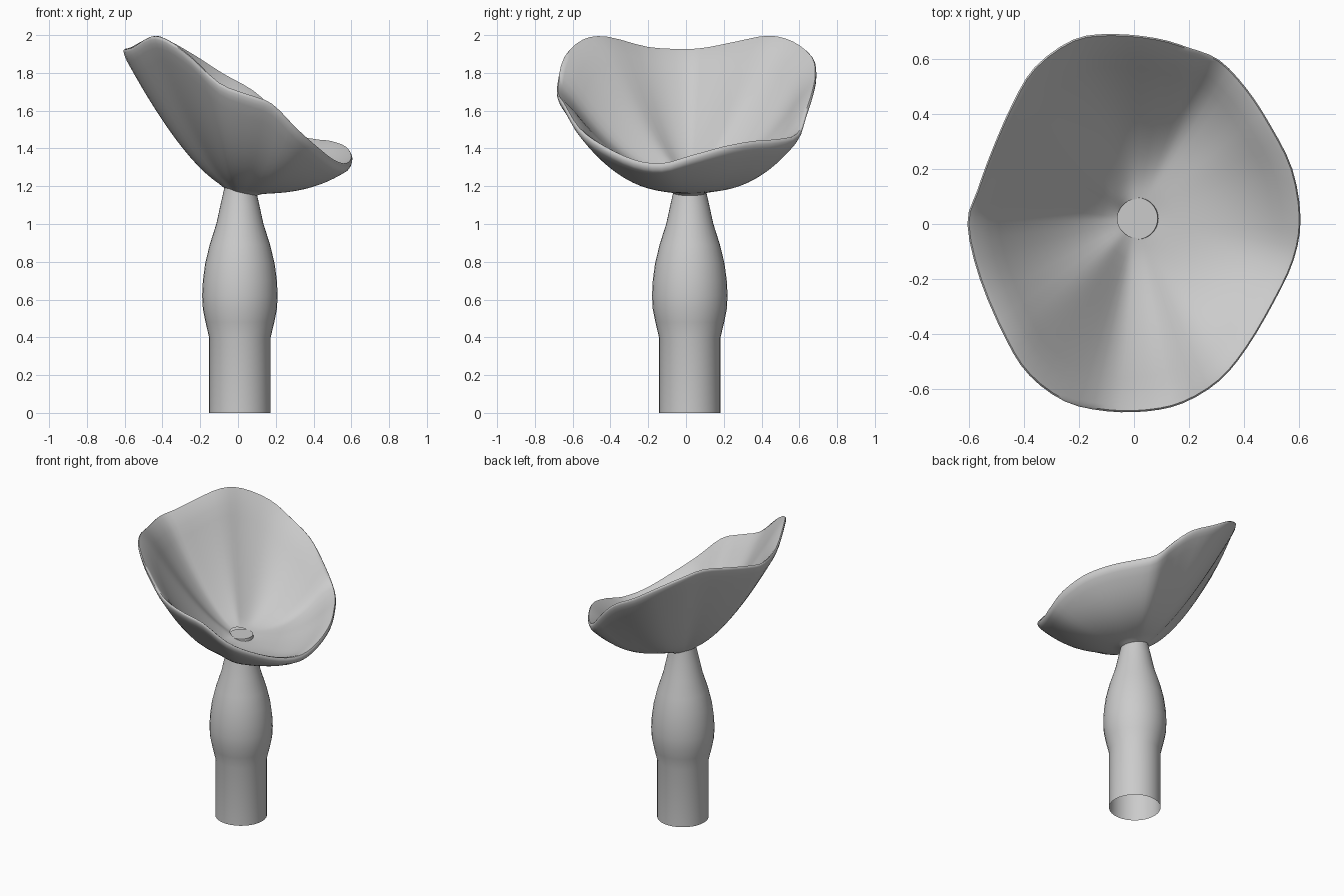
import bpy, math

if "Cube" in bpy.data.objects:
    bpy.data.objects.remove(bpy.data.objects["Cube"])

CX, CY = 0.01, 0.02


def make(name, verts, faces):
    me = bpy.data.meshes.new(name)
    me.from_pydata(verts, [], faces)
    me.update()
    ob = bpy.data.objects.new(name, me)
    bpy.context.collection.objects.link(ob)
    bpy.ops.object.select_all(action='DESELECT')
    ob.select_set(True)
    bpy.context.view_layer.objects.active = ob
    bpy.ops.object.shade_smooth_by_angle(angle=math.radians(60))
    return ob


def skin(rings):
    n = len(rings[0])
    verts = [v for r in rings for v in r]
    faces = [(a * n + i, a * n + (i + 1) % n, (a + 1) * n + (i + 1) % n, (a + 1) * n + i)
             for a in range(len(rings) - 1) for i in range(n)]
    return verts, faces


def catmull(pts, steps):
    out, n = [], len(pts)
    for i in range(n):
        a, b, c, d = (pts[(i + k) % n] for k in (-1, 0, 1, 2))
        for s in range(steps):
            t = s / steps
            out.append(tuple(0.5 * (2 * q + (r - p) * t + (2 * p - 5 * q + 4 * r - u) * t * t
                                    + (3 * q - p - 3 * r + u) * t ** 3)
                             for p, q, r, u in zip(a, b, c, d)))
    return out


# Stem: lathed profile, open underneath, capped inside the cup
profile = [(0.163, 0), (0.163, 0.40), (0.182, 0.48), (0.196, 0.55), (0.200, 0.62),
           (0.196, 0.70), (0.184, 0.79), (0.160, 0.89), (0.125, 1.0),
           (0.103, 1.10), (0.085, 1.18), (0.076, 1.26)]
N = 32
rings = [[(CX + r * math.cos(2 * math.pi * i / N), CY + r * math.sin(2 * math.pi * i / N), z)
          for i in range(N)] for r, z in profile]
verts, faces = skin(rings)
faces.append(tuple(range(len(verts) - N, len(verts))))
make("stem", verts, faces)

# Cup: wavy tilted rim lofted down to the neck
rim = [(0.605, 0.02, 1.36), (0.575, 0.20, 1.41), (0.495, 0.36, 1.44), (0.41, 0.49, 1.45),
       (0.31, 0.595, 1.48), (0.20, 0.64, 1.60), (0.08, 0.675, 1.71), (-0.08, 0.69, 1.80),
       (-0.22, 0.67, 1.89), (-0.36, 0.57, 1.97), (-0.44, 0.44, 2.0), (-0.515, 0.27, 1.97),
       (-0.57, 0.12, 1.94), (-0.605, 0.0, 1.93), (-0.56, -0.2, 1.94), (-0.465, -0.42, 1.995),
       (-0.38, -0.55, 1.98), (-0.25, -0.645, 1.89), (-0.10, -0.68, 1.75), (0.05, -0.68, 1.69),
       (0.18, -0.65, 1.64), (0.31, -0.57, 1.51), (0.41, -0.45, 1.42), (0.51, -0.28, 1.34),
       (0.58, -0.13, 1.32)]
rim = [(x, y, z + 0.008) for x, y, z in catmull(rim, 3)]
LIP, BASE = 0.045, 0.08      # wall height at the rim and at the neck

# Section steps (reach toward rim, height in wall): outside, round lip, inside
reach = [0.97 * k / 14 for k in range(15)]
section = [(t, 0.0) for t in reach]
section += [(0.99, 0.1), (1.0, 0.35), (1.0, 0.65), (0.993, 0.9)]
section += [(t, 1.0) for t in reversed(reach)]
rings = []
for t, w in section:
    ring = []
    for x, y, z in rim:
        a = math.atan2(y - CY, x - CX)
        bx, by = CX + 0.07 * math.cos(a), CY + 0.07 * math.sin(a)
        bz = 1.18 - 0.02 * math.cos(a)
        p = 1.33 + 2.0 * (2 - z)
        rise, run = z - LIP - bz, math.hypot(x - bx, y - by)
        h = rise * t ** p
        # steep walls get extra thickness inward
        slope = math.atan(p * rise / run * t ** (p - 1))
        inset = 0.025 * math.sin(slope) * min(1, (1 - t) / 0.08) * w / run
        s = max(t - inset, 0)
        dip = 0.02 * math.exp(-t / 0.04) * (1 - w)   # fillet to the neck
        ring.append((bx + (x - bx) * s, by + (y - by) * s,
                     bz + h + (BASE + (LIP - BASE) * t) * w - dip))
    rings.append(ring)
make("cup", *skin(rings))
